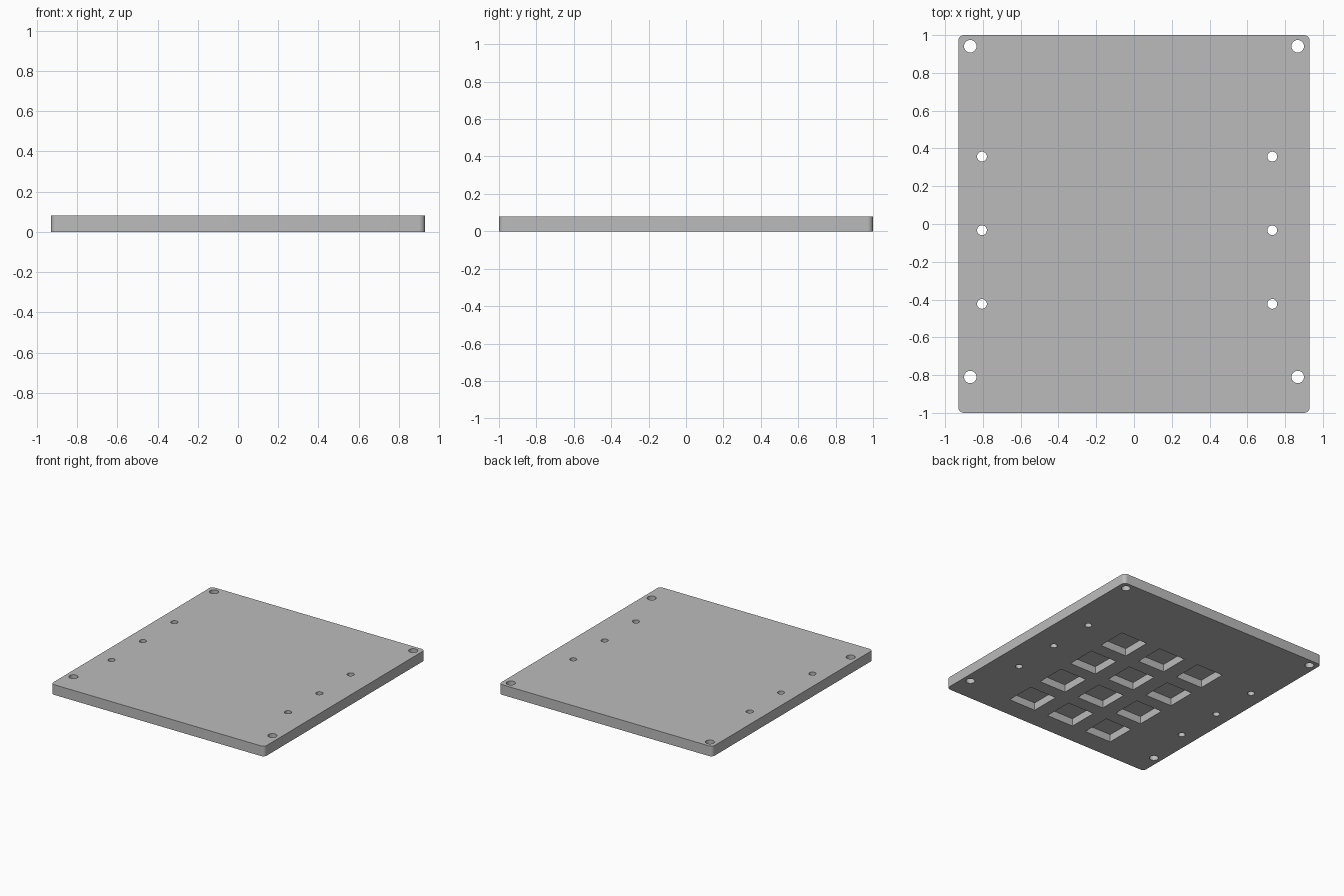
import bpy
import bmesh
from mathutils import Matrix, Vector

if "Cube" in bpy.data.objects:
    bpy.data.objects.remove(bpy.data.objects["Cube"], do_unlink=True)

WIDTH, LENGTH, THICK = 1.86, 2.0, 0.08
CORNER = 0.03
POCKET, DEPTH = 0.235, 0.06

# Single grey material
grey = bpy.data.materials.new("plain grey")
grey.use_nodes = True
colour = (0.5, 0.5, 0.5, 1)
grey.diffuse_color = colour
grey.node_tree.nodes["Principled BSDF"].inputs["Base Color"].default_value = colour


def add_box(bm, centre, size):
    matrix = Matrix.Translation(centre) @ Matrix.Diagonal((*size, 1))
    bmesh.ops.create_cube(bm, size=1, matrix=matrix)


def add_drill(bm, x, y, radius):
    bmesh.ops.create_cone(bm, cap_ends=True, segments=32, radius1=radius, radius2=radius,
                          depth=THICK * 3, matrix=Matrix.Translation((x, y, THICK / 2)))


def make_object(bm, name):
    mesh = bpy.data.meshes.new(name)
    bm.to_mesh(mesh)
    bm.free()
    obj = bpy.data.objects.new(name, mesh)
    bpy.context.collection.objects.link(obj)
    return obj


# Plate with rounded vertical corners
bm = bmesh.new()
add_box(bm, Vector((0, 0, THICK / 2)), (WIDTH, LENGTH, THICK))
uprights = [e for e in bm.edges if abs(e.verts[0].co.z - e.verts[1].co.z) > THICK / 2]
bmesh.ops.bevel(bm, geom=uprights, offset=CORNER, segments=8, profile=0.5, affect='EDGES')
plate = make_object(bm, "cover_plate")
plate.data.materials.append(grey)

# Cutter: corner holes, side holes, and square pockets in the underside
bm = bmesh.new()
for x in (-0.867, 0.867):
    for y in (0.941, -0.81):
        add_drill(bm, x, y, 0.033)
for x in (-0.805, 0.732):
    for row in (-1, 0, 1):
        add_drill(bm, x, -0.033 + 0.39 * row, 0.026)
for col in (-1, 0, 1):
    for row in range(4):
        add_box(bm, Vector((col * 0.357, 0.31 - row * 0.342, 0)),
                (POCKET, POCKET, DEPTH * 2))
cutter = make_object(bm, "hole_cutter")
cutter.data.materials.append(grey)
cutter.hide_render = True

# Cut, then drop the cutter
cut = plate.modifiers.new("holes", 'BOOLEAN')
cut.operation = 'DIFFERENCE'
cut.solver = 'EXACT'
cut.object = cutter
bpy.ops.object.select_all(action='DESELECT')
plate.select_set(True)
bpy.context.view_layer.objects.active = plate
bpy.ops.object.modifier_apply(modifier=cut.name)
bpy.data.objects.remove(cutter, do_unlink=True)

bpy.ops.object.shade_smooth_by_angle()
